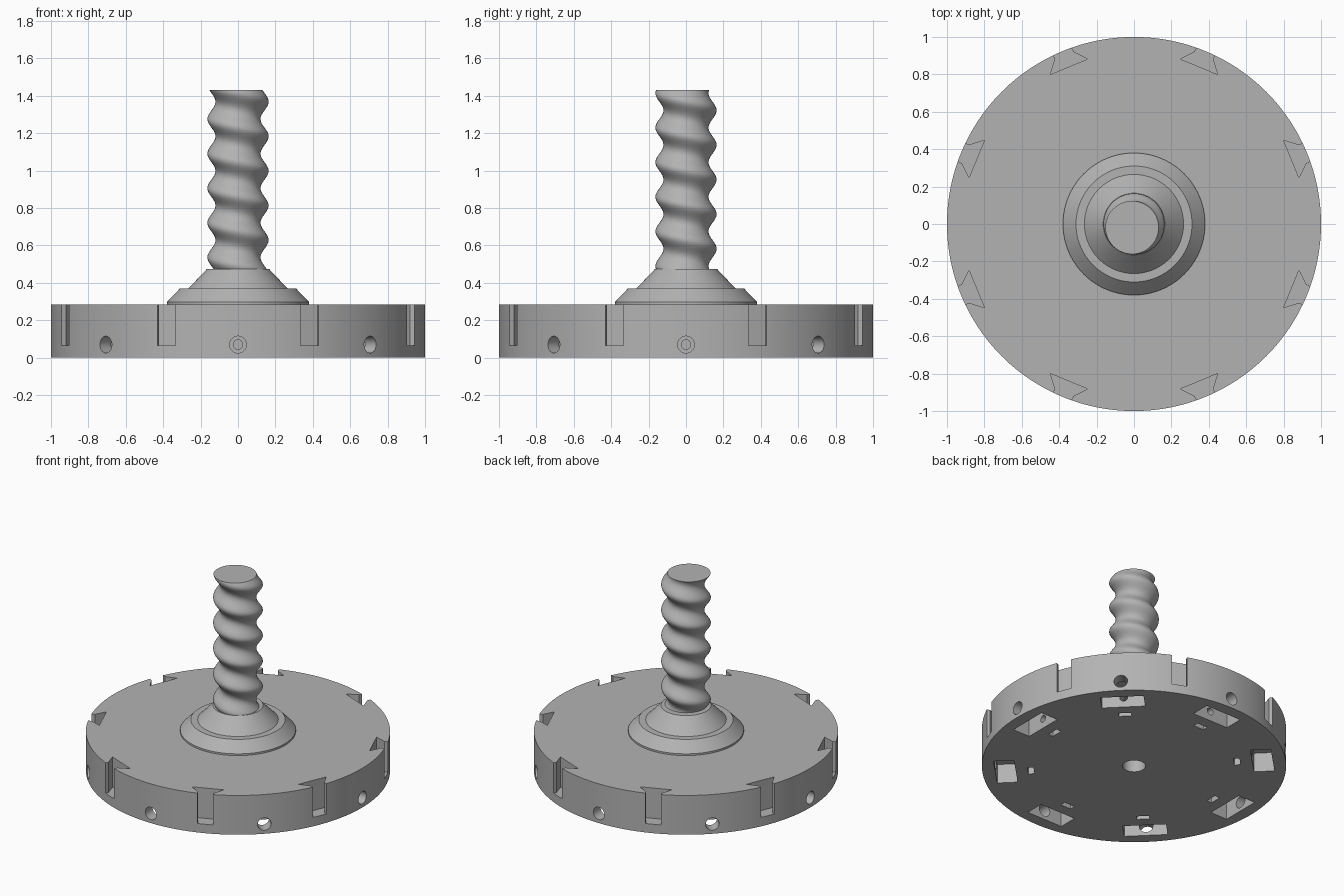
import bpy, bmesh
from math import sin, cos, pi, radians
from mathutils import Matrix

if "Cube" in bpy.data.objects:
    bpy.data.objects.remove(bpy.data.objects["Cube"])

grey = bpy.data.materials.new("plain grey")
grey.use_nodes = True
grey.diffuse_color = (0.45, 0.45, 0.45, 1)
grey.node_tree.nodes["Principled BSDF"].inputs["Base Color"].default_value = grey.diffuse_color


def make(name, bm):
    bmesh.ops.recalc_face_normals(bm, faces=bm.faces)
    mesh = bpy.data.meshes.new(name)
    bm.to_mesh(mesh)
    bm.free()
    mesh.materials.append(grey)
    obj = bpy.data.objects.new(name, mesh)
    bpy.context.collection.objects.link(obj)
    return obj


def smooth(obj):
    bpy.ops.object.select_all(action="DESELECT")
    obj.select_set(True)
    bpy.context.view_layer.objects.active = obj
    bpy.ops.object.shade_smooth_by_angle(angle=radians(30))


def loft(bm, rings):
    """Skin a stack of equal rings and cap both ends."""
    loops = [[bm.verts.new(p) for p in ring] for ring in rings]
    n = len(loops[0])
    for a, b in zip(loops, loops[1:]):
        for i in range(n):
            bm.faces.new((a[i], a[(i + 1) % n], b[(i + 1) % n], b[i]))
    bm.faces.new(loops[0][::-1])
    bm.faces.new(loops[-1])


def circle(r, z, n, cx=0, cy=0):
    return [(cx + r * cos(2 * pi * i / n), cy + r * sin(2 * pi * i / n), z) for i in range(n)]


def lathe(name, profile, n):
    bm = bmesh.new()
    loft(bm, [circle(r, z, n) for r, z in profile])
    return make(name, bm)


def prism(bm, outline, z0, z1, turn):
    """Upright prism from an outline of (radial, sideways) points."""
    rot = Matrix.Rotation(turn, 3, "Z")
    loft(bm, [[tuple(rot @ Matrix.Identity(3).col[0] * x + rot.col[1] * y)[:2] + (z,)
               for x, y in outline] for z in (z0, z1)])


def box(bm, r0, r1, half, z0, z1, turn):
    prism(bm, [(r0, -half), (r1, -half), (r1, half), (r0, half)], z0, z1, turn)


def bore(bm, radius, r0, r1, z, turn):
    place = (Matrix.Rotation(turn, 4, "Z") @ Matrix.Translation(((r0 + r1) / 2, 0, z))
             @ Matrix.Rotation(pi / 2, 4, "Y"))
    bmesh.ops.create_cone(bm, cap_ends=True, segments=32, radius1=radius,
                          radius2=radius, depth=r1 - r0, matrix=place)


# Base disc and its cutters
base = lathe("base_disc", [(1, 0), (1, 0.285)], 192)
slots, pockets, nuts, wide, narrow, middle = (bmesh.new() for _ in range(6))
dovetail = [(0.91, -0.108), (1.03, -0.026), (1.03, 0.026), (0.91, 0.108)]
for k in range(8):
    turn = k * pi / 4
    # Slot narrows towards the rim, then leaves it with straight sides
    prism(slots, [(0.91, -0.108), (0.975, -0.052), (1.1, -0.052),
                  (1.1, 0.052), (0.975, 0.052), (0.91, 0.108)], 0.065, 0.4, turn + pi / 8)
    box(pockets, 0.78, 0.915, 0.143, -0.1, 0.14, turn)
    box(nuts, 0.66, 0.7, 0.042, -0.1, 0.11, turn)
    bore(wide, 0.045, 0.85, 1.1, 0.07, turn)
    bore(narrow, 0.025, 0.64, 0.86, 0.07, turn)
loft(middle, [circle(0.075, -0.1, 48), circle(0.075, 0.4, 48)])

cutters = [make(n, b) for n, b in (("slot_cutter", slots), ("pocket_cutter", pockets),
           ("nut_cutter", nuts), ("wide_bore_cutter", wide),
           ("narrow_bore_cutter", narrow), ("middle_cutter", middle))]
for c in cutters:
    c.hide_render = True
    mod = base.modifiers.new(c.name, "BOOLEAN")
    mod.operation = "DIFFERENCE"
    mod.solver = "EXACT"
    mod.object = c
bpy.context.view_layer.update()
cut = bpy.data.meshes.new_from_object(base.evaluated_get(bpy.context.evaluated_depsgraph_get()))
base.modifiers.clear()
base.data = cut
for c in cutters:
    bpy.data.objects.remove(c)
smooth(base)

# Stepped conical collar
smooth(lathe("collar", [(0.38, 0.285), (0.38, 0.298), (0.31, 0.37),
                        (0.265, 0.37), (0.165, 0.475)], 96))

# Screw: an off-centre circle turning as it rises
bm = bmesh.new()
bottom, top, pitch, offset, steps = 0.44, 1.43, 0.185, 0.0215, 130
rings = []
for i in range(steps + 1):
    z = bottom + (top - bottom) * i / steps
    a = radians(-120) + 2 * pi * (top - z) / pitch
    rings.append(circle(0.142, z, 64, offset * cos(a), offset * sin(a)))
loft(bm, rings)
smooth(make("screw", bm))
